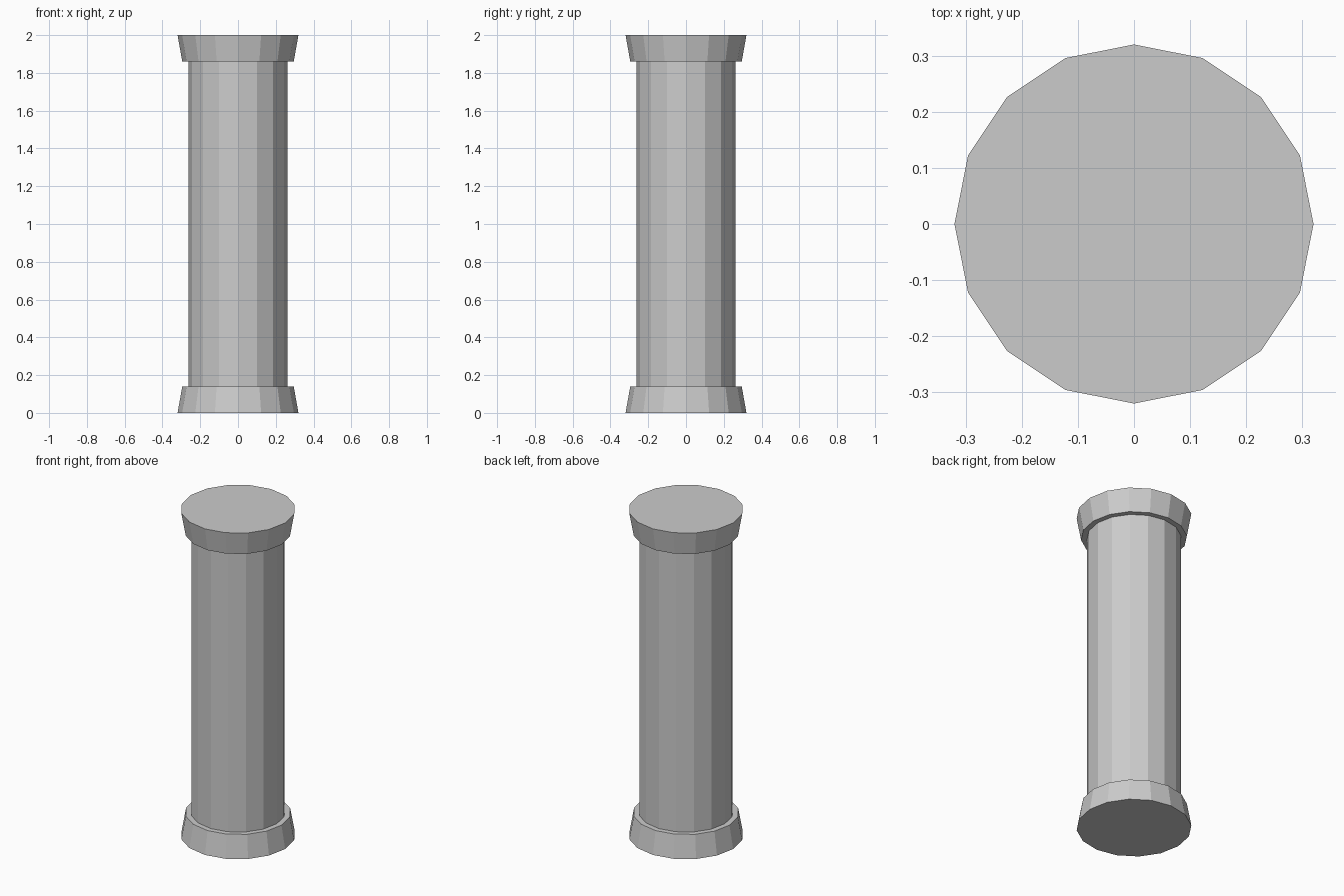
import bpy

if "Cube" in bpy.data.objects:
    bpy.data.objects.remove(bpy.data.objects["Cube"])

SIDES = 16


def frustum(name, r_bottom, r_top, z0, z1):
    """Flat-shaded tapered prism with a corner on each axis."""
    bpy.ops.mesh.primitive_cone_add(
        vertices=SIDES, radius1=r_bottom, radius2=r_top,
        depth=z1 - z0, location=(0, 0, (z0 + z1) / 2))
    bpy.context.object.name = name


# Foot that narrows upward, straight shaft, and mirrored head
frustum("column_base", 0.32, 0.295, 0.0, 0.14)
frustum("column_shaft", 0.263, 0.263, 0.14, 1.86)
frustum("column_capital", 0.295, 0.32, 1.86, 2.0)
